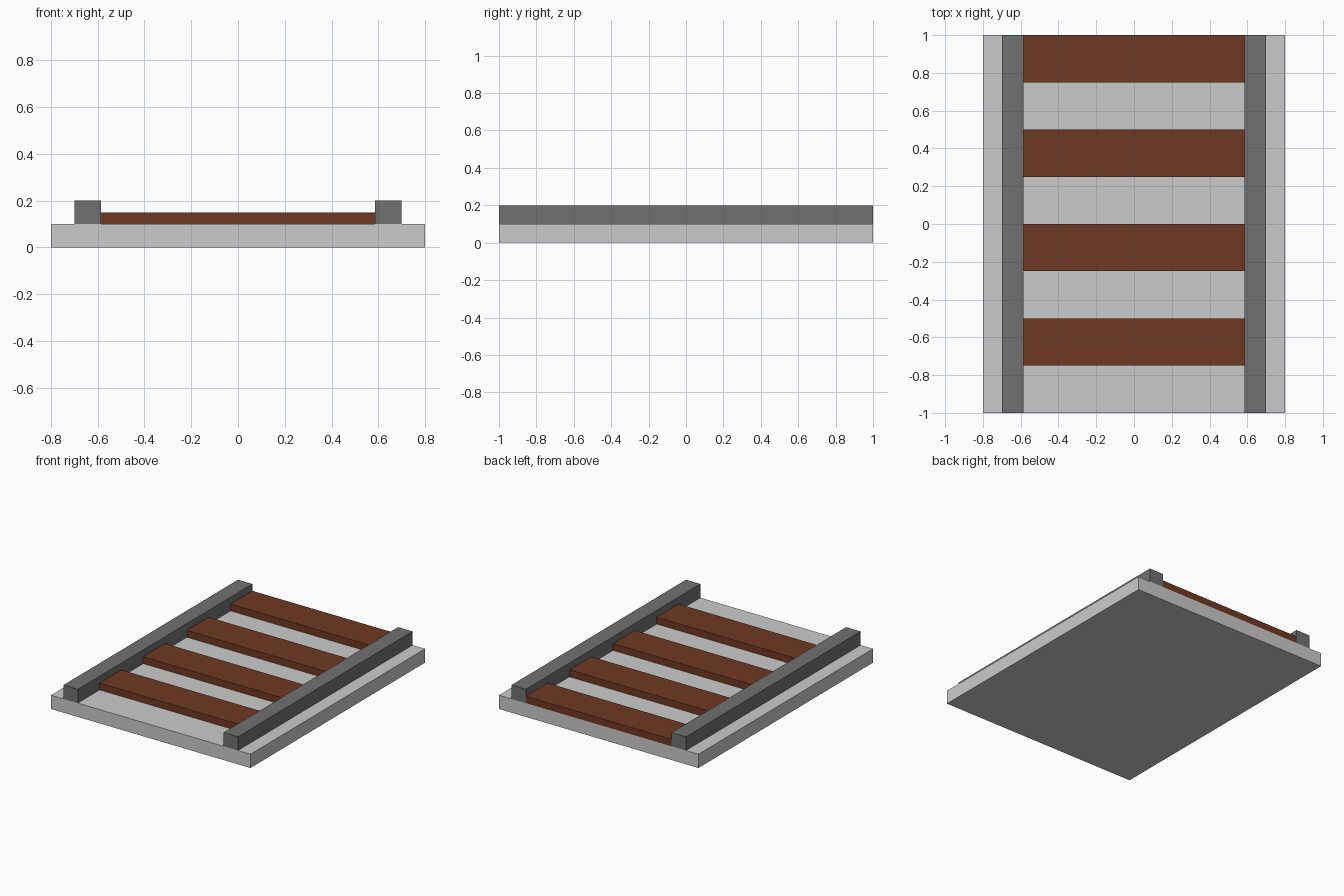
import bpy

if "Cube" in bpy.data.objects:
    bpy.data.objects.remove(bpy.data.objects["Cube"])


def material(name, rgb):
    mat = bpy.data.materials.new(name)
    mat.diffuse_color = (*rgb, 1.0)
    mat.use_nodes = True
    mat.node_tree.nodes["Principled BSDF"].inputs["Base Color"].default_value = mat.diffuse_color
    return mat


def box(name, x, y, z, mat=None):
    """Axis-aligned box from (min, max) ranges."""
    ranges = (x, y, z)
    bpy.ops.mesh.primitive_cube_add(size=1, location=[(a + b) / 2 for a, b in ranges])
    obj = bpy.context.object
    obj.name = name
    obj.scale = [b - a for a, b in ranges]
    bpy.ops.object.transform_apply(location=False, rotation=False, scale=True)
    if mat:
        obj.data.materials.append(mat)
    return obj


wood = material("wood", (0.159, 0.040, 0.016))
steel = material("steel", (0.165, 0.165, 0.165))

RAIL_IN, RAIL_OUT = 0.585, 0.70

# Ground slab
box("track_bed", (-0.8, 0.8), (-1, 1), (0, 0.1))

# Rails along both sides
box("rail_left", (-RAIL_OUT, -RAIL_IN), (-1, 1), (0.1, 0.2), steel)
box("rail_right", (RAIL_IN, RAIL_OUT), (-1, 1), (0.1, 0.2), steel)

# Wooden cross ties, the last one flush with the back edge
for i in range(4):
    y = -0.75 + 0.5 * i
    box(f"cross_tie_{i + 1}", (-RAIL_IN, RAIL_IN), (y, y + 0.25), (0.1, 0.15), wood)
